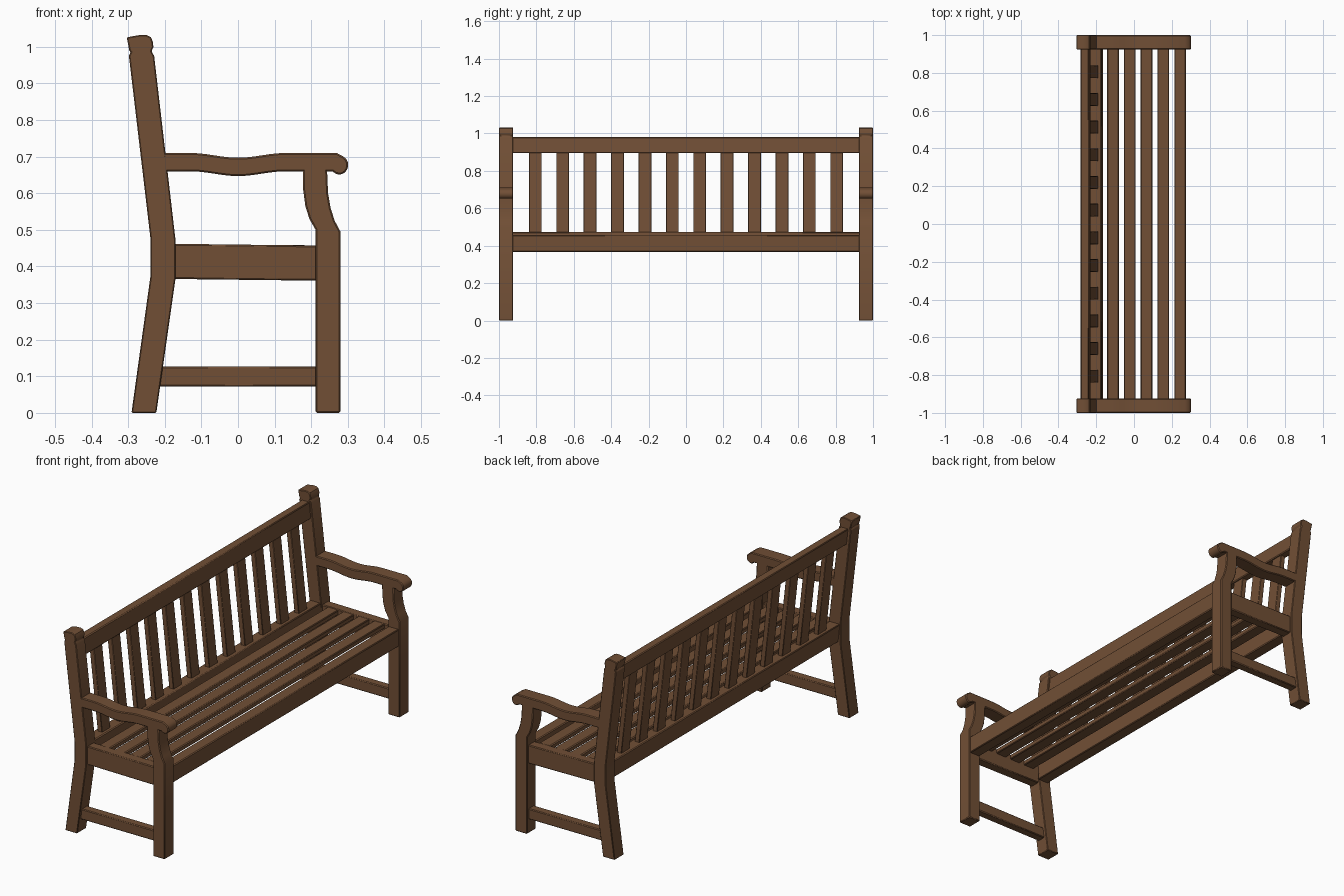
import bpy, bmesh, math

if "Cube" in bpy.data.objects:
    bpy.data.objects.remove(bpy.data.objects["Cube"])

wood = bpy.data.materials.new("brown_wood")
wood.diffuse_color = (0.165, 0.078, 0.036, 1)
wood.use_nodes = True
wood.node_tree.nodes["Principled BSDF"].inputs["Base Color"].default_value = wood.diffuse_color


def prism(name, profile, y0, y1, mirror=False, bevel=0.004):
    """Extrude an x-z profile along y, with softened edges."""
    bm = bmesh.new()
    face = bm.faces.new([bm.verts.new((x, y0, z)) for x, z in profile])
    ext = bmesh.ops.extrude_face_region(bm, geom=[face])
    for v in ext["geom"]:
        if isinstance(v, bmesh.types.BMVert):
            v.co.y = y1
    bmesh.ops.recalc_face_normals(bm, faces=bm.faces)
    mesh = bpy.data.meshes.new(name)
    bm.to_mesh(mesh)
    bm.free()
    mesh.materials.append(wood)
    ob = bpy.data.objects.new(name, mesh)
    bpy.context.collection.objects.link(ob)
    b = ob.modifiers.new("bevel", 'BEVEL')
    b.width, b.segments, b.limit_method, b.angle_limit = bevel, 1, 'ANGLE', math.radians(50)
    if mirror:
        m = ob.modifiers.new("mirror", 'MIRROR')
        m.use_axis = (False, True, False)
    bpy.context.view_layer.objects.active = ob
    ob.select_set(True)
    bpy.ops.object.shade_smooth_by_angle(angle=math.radians(30))
    ob.select_set(False)
    return ob


def box(x0, x1, z0, z1):
    return [(x0, z0), (x1, z0), (x1, z1), (x0, z1)]


def lean(z):
    """Centre line of the leaning backrest."""
    return -0.204 - 0.111 * (z - 0.47)


def leaning(z0, z1, half):
    return [(lean(z0) - half, z0), (lean(z0) + half, z0),
            (lean(z1) + half, z1), (lean(z1) - half, z1)]


# End frames: back posts with carved tops
prism("back_leg", [(-0.291, 0), (-0.223, 0), (-0.171, 0.365), (-0.171, 0.475), (-0.229, 0.975),
                   (-0.236, 0.988), (-0.231, 1.0), (-0.233, 1.015), (-0.238, 1.026), (-0.25, 1.032),
                   (-0.27, 1.032), (-0.304, 1.026), (-0.297, 0.99), (-0.293, 0.986), (-0.298, 0.975),
                   (-0.239, 0.475), (-0.239, 0.375)], 0.924, 1.0, True, 0.003)
# Front posts curving back under the arm
prism("front_leg", [(0.212, 0), (0.28, 0), (0.28, 0.495), (0.264, 0.525), (0.253, 0.56),
                    (0.246, 0.6), (0.243, 0.67), (0.177, 0.67), (0.178, 0.61), (0.184, 0.565),
                    (0.195, 0.53), (0.212, 0.5)], 0.924, 1.0, True)

# Armrests: dipped in the middle, scrolled at the front
dip = [-0.13 + 0.26 * i / 12 for i in range(13)]
wave = lambda x: 0.0065 * (1 + math.cos(math.pi * x / 0.13))
scroll = [(0.277 + 0.024 * math.cos(a), 0.677 + 0.026 * math.sin(a))
          for a in [math.radians(60 - 22 * i) for i in range(9)]]
arm = [(-0.205, 0.71)] + [(x, 0.71 - wave(x)) for x in dip] + [(0.27, 0.71)] + scroll
arm += [(0.258, 0.66)] + [(x, 0.66 - wave(x)) for x in reversed(dip)] + [(-0.2, 0.66)]
prism("armrest", arm, 0.924, 1.0, True)

# Side rails and lower stretchers
prism("side_rail", [(-0.19, 0.366), (0.23, 0.361), (0.23, 0.457), (-0.19, 0.462)], 0.935, 0.987, True)
prism("stretcher", box(-0.225, 0.23, 0.072, 0.127), 0.94, 0.985, True)

# Long rails
prism("front_seat_rail", box(0.214, 0.274, 0.367, 0.457), -0.93, 0.93)
prism("lower_back_rail", leaning(0.377, 0.473, 0.031), -0.93, 0.93)
prism("top_back_rail", leaning(0.895, 0.98, 0.022), -0.93, 0.93)

# Seat slats
for i in range(4):
    x = -0.111 + 0.0885 * i
    prism("seat_slat", box(x - 0.031, x + 0.031, 0.432, 0.458), -0.94, 0.94)

# Back slats
for i in range(12):
    y = (i - 5.5) * 0.1465
    prism("back_slat", leaning(0.46, 0.91, 0.013), y - 0.034, y + 0.034, False, 0.002)
